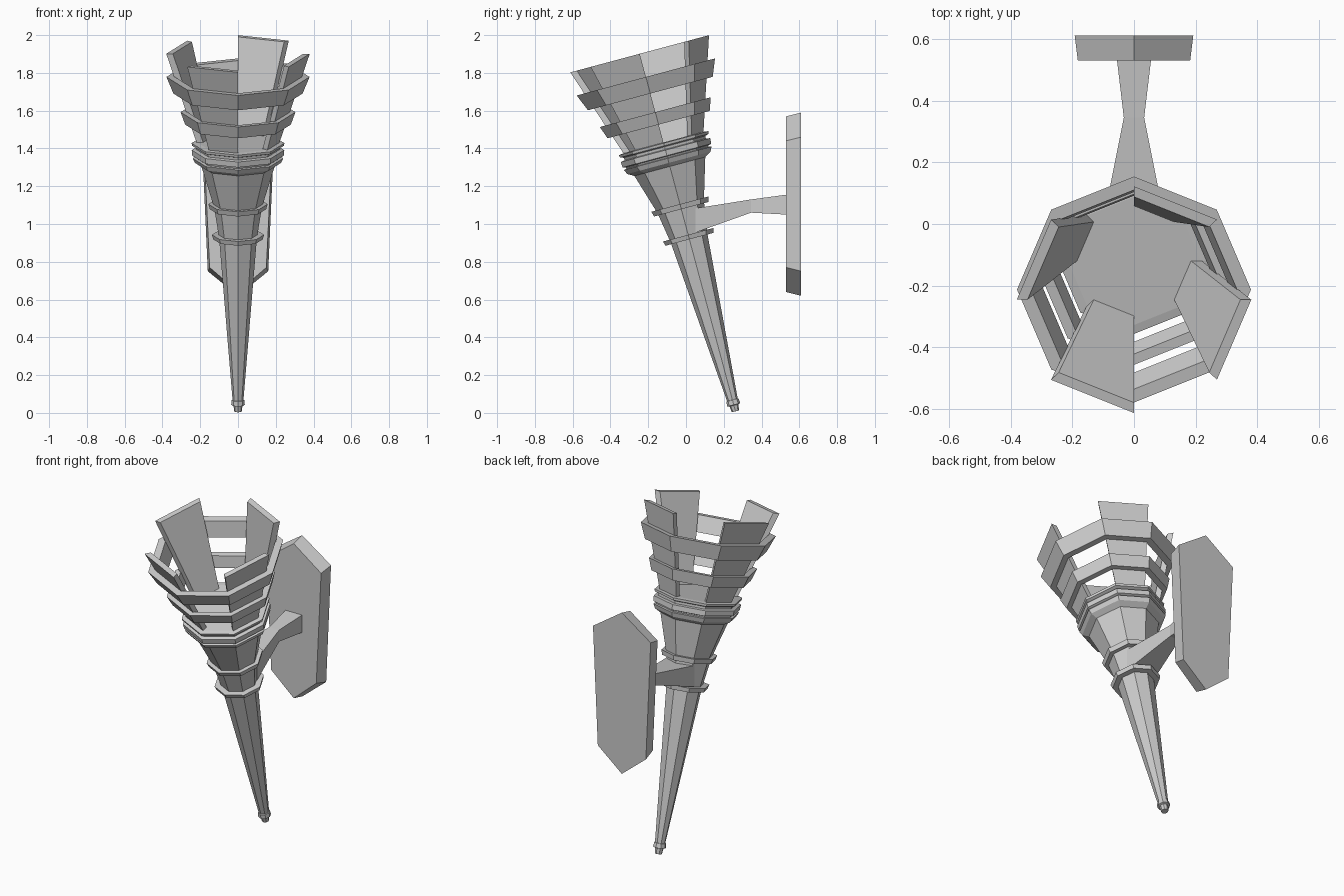
import bpy, bmesh
from math import sin, cos, radians
from mathutils import Matrix

if "Cube" in bpy.data.objects:
    bpy.data.objects.remove(bpy.data.objects["Cube"])

# Torch axis leans 15 degrees toward the front
TILT = Matrix.Translation((0, 0.262, 0.008)) @ Matrix.Rotation(radians(15), 4, 'X')


def make(name, verts, faces, matrix=None):
    me = bpy.data.meshes.new(name)
    me.from_pydata(verts, [], faces)
    bm = bmesh.new()
    bm.from_mesh(me)
    if matrix:
        bm.transform(matrix)
    bmesh.ops.recalc_face_normals(bm, faces=bm.faces)
    bm.to_mesh(me)
    bm.free()
    ob = bpy.data.objects.new(name, me)
    bpy.context.collection.objects.link(ob)
    return ob


def polar(r, deg, h):
    return (r * cos(radians(deg)), r * sin(radians(deg)), h)


def lathe(name, profile, closed=False):
    """Eight-sided turning of (radius, height) points; closed makes a hollow ring."""
    n = len(profile)
    verts = [polar(r, 45 * i, h) for r, h in profile for i in range(8)]
    faces = []
    for j in range(n if closed else n - 1):
        k = (j + 1) % n
        for i in range(8):
            m = (i + 1) % 8
            faces.append((j * 8 + i, j * 8 + m, k * 8 + m, k * 8 + i))
    if not closed:
        faces += [tuple(range(8)), tuple(range((n - 1) * 8, n * 8))]
    return make(name, verts, faces, TILT)


def loft(name, sections):
    """Solid through consecutive outlines with equal point counts."""
    n = len(sections[0])
    verts = [p for s in sections for p in s]
    faces = [tuple(range(n)), tuple(range(len(verts) - n, len(verts)))]
    for j in range(len(sections) - 1):
        for i in range(n):
            m = (i + 1) % n
            faces.append((j * n + i, j * n + m, (j + 1) * n + m, (j + 1) * n + i))
    return make(name, verts, faces)


# Handle, flared cup and tip
lathe("handle", [(0.028, 0.05), (0.1, 0.95), (0.127, 1.12), (0.195, 1.345), (0.195, 1.38)])
lathe("tip", [(0.02, 0.0), (0.024, 0.033), (0.036, 0.036), (0.033, 0.062), (0.026, 0.064)])

# Rings gripping the handle
lathe("lower_grip_ring", [(0.09, 0.943), (0.131, 0.943), (0.138, 0.968), (0.09, 0.968)])
lathe("upper_grip_ring", [(0.11, 1.108), (0.149, 1.108), (0.157, 1.136), (0.11, 1.136)])

# Moulded collar under the basket
lathe("collar", [(0.19, 1.34), (0.228, 1.362), (0.24, 1.387), (0.225, 1.39),
                 (0.228, 1.398), (0.243, 1.402), (0.245, 1.432), (0.222, 1.436),
                 (0.224, 1.45), (0.243, 1.456), (0.246, 1.47), (0.215, 1.474)])

# Basket hoops
lathe("lower_hoop", [(0.245, 1.572), (0.28, 1.572), (0.304, 1.64), (0.268, 1.64)], True)
lathe("upper_hoop", [(0.303, 1.742), (0.342, 1.742), (0.379, 1.833), (0.334, 1.833)], True)

# Four slats on alternate sides of the basket
for k in range(4):
    a = 45 + 90 * k
    verts = [polar(r, a + d, h) for r, h in
             ((0.215, 1.46), (0.18, 1.46), (0.345, 1.96), (0.38, 1.96)) for d in (0, 45)]
    make(f"basket_slat_{k + 1}", verts,
         [(0, 1, 3, 2), (2, 3, 5, 4), (4, 5, 7, 6), (6, 7, 1, 0),
          (0, 2, 4, 6), (1, 3, 5, 7)], TILT)

# Waisted bracket arm: y, half width, bottom, top
loft("bracket_arm", [[(-w, y, b), (w, y, b), (w, y, t), (-w, y, t)] for y, w, b, t in
                     ((0.05, 0.092, 0.955, 1.083), (0.345, 0.033, 1.06, 1.13),
                      (0.53, 0.055, 1.05, 1.155), (0.6, 0.055, 1.05, 1.155))])


# Pointed wall plate, slightly smaller at the front
def plate_outline(y, g):
    return [(0, y, 0.64 - g), (0.15 + g / 2, y, 0.77 - g), (0.182 + g / 2, y, 1.44 + g),
            (0, y, 1.57 + g), (-0.182 - g / 2, y, 1.44 + g), (-0.15 - g / 2, y, 0.77 - g)]


loft("wall_plate", [plate_outline(0.53, 0), plate_outline(0.61, 0.02)])
